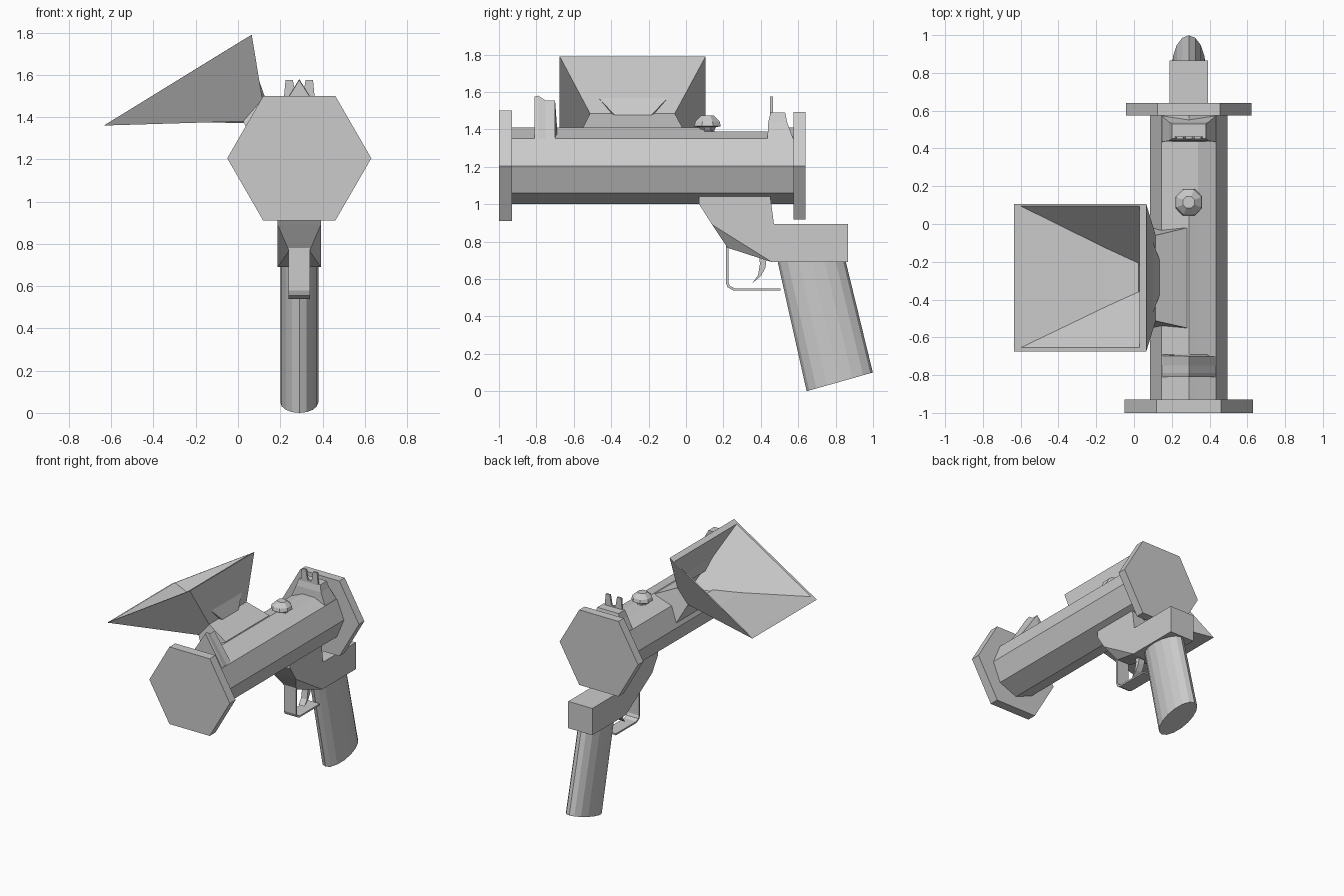
import bpy, bmesh
from math import sin, cos, pi, radians

if "Cube" in bpy.data.objects:
    bpy.data.objects.remove(bpy.data.objects["Cube"])

CX, CZ = 0.29, 1.205          # barrel axis


def loft(name, rings):
    """Skin a list of equal-length point rings and cap both ends."""
    bm = bmesh.new()
    vs = [[bm.verts.new(p) for p in r] for r in rings]
    n = len(rings[0])
    for a, b in zip(vs, vs[1:]):
        for i in range(n):
            j = (i + 1) % n
            bm.faces.new((a[i], a[j], b[j], b[i]))
    bm.faces.new(vs[0])
    bm.faces.new(vs[-1])
    bmesh.ops.recalc_face_normals(bm, faces=bm.faces)
    me = bpy.data.meshes.new(name)
    bm.to_mesh(me)
    bm.free()
    ob = bpy.data.objects.new(name, me)
    bpy.context.collection.objects.link(ob)
    return ob


def side_prism(name, prof, half):
    """Extrude a (y, z) profile symmetrically across the barrel axis."""
    return loft(name, [[(CX + s * half, y, z) for y, z in prof] for s in (-1, 1)])


def along_y(name, sections):
    """Loft (y, [(dx, z), ...]) sections."""
    return loft(name, [[(CX + dx, y, z) for dx, z in prof] for y, prof in sections])


def ngon(n, r, start=0.0):
    return [(r * cos(start + 2 * pi * i / n), r * sin(start + 2 * pi * i / n)) for i in range(n)]


# Octagonal barrel with a shallow flat recess on the top ridge
def barrel_section(top):
    low = [(dx, CZ + dz) for dx, dz in ngon(8, 0.205, radians(135))[:7]]
    return low + [(0.05, 1.389), (0, top), (-0.05, 1.389)]


along_y("barrel", [(y, barrel_section(t)) for y, t in
                   ((-0.94, 1.41), (0.1, 1.41), (0.1, 1.389), (0.44, 1.389), (0.44, 1.41), (0.59, 1.41))])

# Hexagonal end caps
for name, y0, y1, r in (("front_cap", -1.0, -0.93, 0.341), ("rear_cap", 0.575, 0.64, 0.332)):
    hexa = [(dx, CZ + dz) for dx, dz in ngon(6, r)]
    along_y(name, [(y0, hexa), (y1, hexa)])

# Front sight: triangular ridge stepping down to the rear
along_y("front_sight", [(y, [(-0.145, 1.345), (0.145, 1.345), (0, z)]) for y, z in
                        ((-0.81, 1.575), (-0.79, 1.58), (-0.75, 1.553), (-0.70, 1.553), (-0.69, 1.42))])

# Rear sight: tapered base and notched plate
loft("rear_sight_base", [
    [(CX + sx * w, y, z) for sx, y in ((-1, y0), (1, y0), (1, y1), (-1, y1))]
    for w, y0, y1, z in ((0.145, 0.435, 0.575, 1.345), (0.105, 0.44, 0.54, 1.44), (0.09, 0.452, 0.53, 1.49))])
notch = [(-0.075, 1.47), (0.075, 1.47), (0.065, 1.575), (0.03, 1.575),
         (0.017, 1.50), (-0.017, 1.50), (-0.03, 1.575), (-0.065, 1.575)]
along_y("rear_sight_plate", [(0.45, notch), (0.464, notch)])

# Octagonal mushroom knob
loft("knob", [[(CX + dx, 0.115 + dy, z) for dx, dy in ngon(8, r, pi / 8)] for r, z in
              ((0.05, 1.37), (0.038, 1.395), (0.05, 1.412), (0.077, 1.417), (0.07, 1.443), (0.034, 1.475))])


# Side hopper: flared base, neck, wide rim and inner pyramid
def hopper_ring(lo, hi, y0, y1):
    return [(lo[0], y0, lo[1]), (hi[0], y0, hi[1]), (hi[0], y1, hi[1]), (lo[0], y1, lo[1])]


loft("hopper", [
    hopper_ring((0.10, 1.23), (0.28, 1.41), -0.55, -0.02),
    hopper_ring((0.025, 1.38), (0.115, 1.485), -0.513, -0.06),
    hopper_ring((-0.635, 1.36), (0.065, 1.79), -0.675, 0.105),
    hopper_ring((-0.60, 1.381), (0.03, 1.769), -0.655, 0.095),
    hopper_ring((0.165, 1.37), (0.17, 1.375), -0.287, -0.283)])

# Grip frame with a chamfered nose underneath
side_prism("grip_frame", [(0.07, 1.045), (0.07, 1.0), (0.14, 0.89), (0.46, 0.69),
                          (0.865, 0.69), (0.865, 0.895), (0.47, 0.895), (0.45, 1.045)], 0.102)
loft("frame_nose", [[(CX - w, y, z), (CX + w, y, z), (CX + w2, y2, z2), (CX - w2, y2, z2)]
                    for w, y, z, w2, y2, z2 in ((0.102, 0.14, 0.89, 0.102, 0.46, 0.69),
                                                (0.05, 0.22, 0.77, 0.05, 0.228, 0.765))])

# Raked oval grip with a slanted foot
oval = ngon(16, 1.0)
loft("grip", [[(CX + 0.09 * a, yc + h * b, zc + s * b) for a, b in oval]
              for yc, h, zc, s in ((0.668, 0.182, 0.71, 0.0), (0.822, 0.177, 0.05, 0.05))])

# Trigger guard strip and curved trigger
side_prism("trigger_guard", [(0.213, 0.79), (0.213, 0.58), (0.223, 0.555), (0.255, 0.538), (0.505, 0.538),
                             (0.505, 0.55), (0.26, 0.55), (0.235, 0.563), (0.226, 0.583), (0.226, 0.79)], 0.05)
side_prism("trigger", [(0.39, 0.75), (0.395, 0.68), (0.385, 0.62), (0.355, 0.578),
                       (0.40, 0.615), (0.425, 0.66), (0.435, 0.75)], 0.025)
